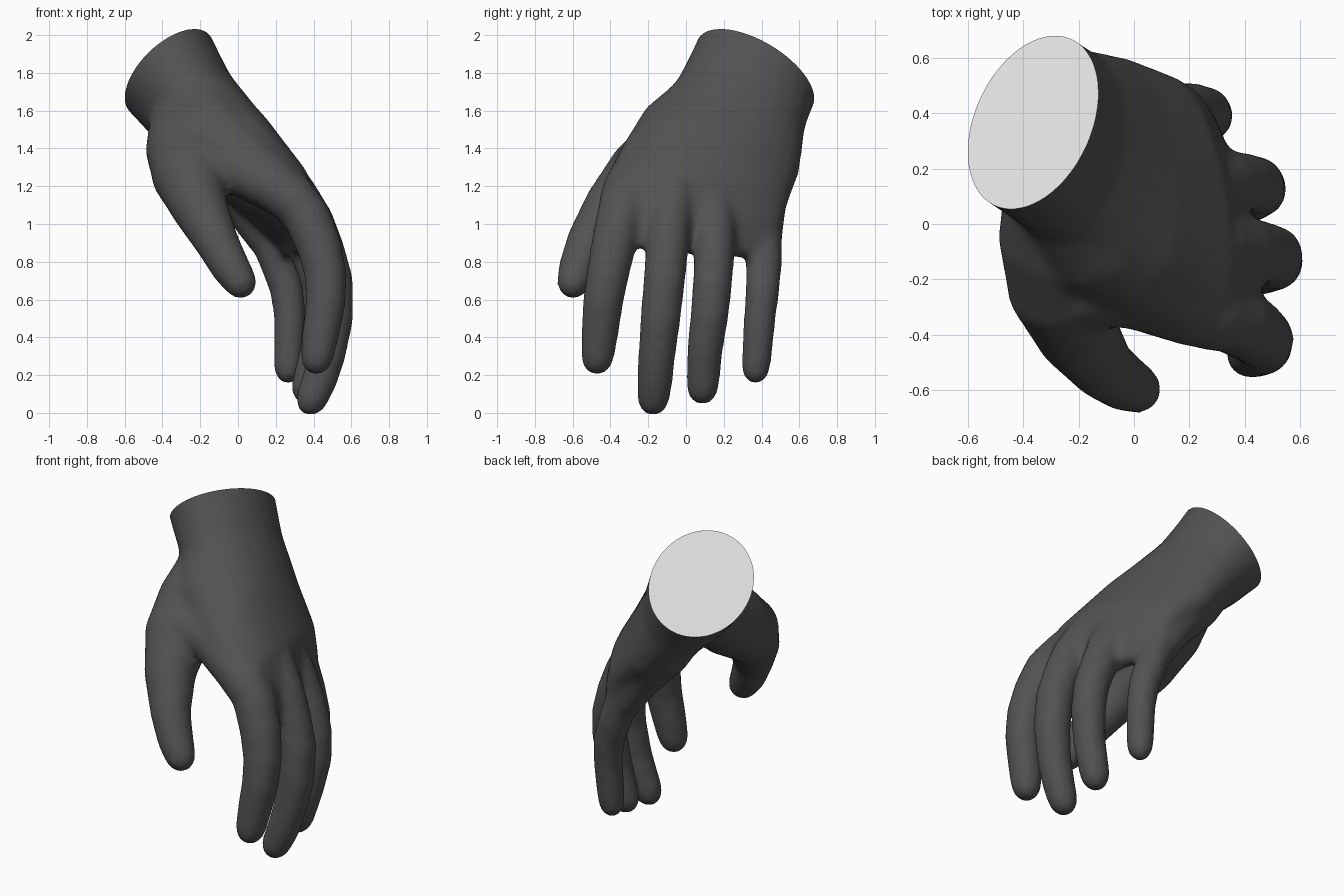
import bpy, bmesh, math
from mathutils import Vector

cube = bpy.data.objects.get("Cube")
if cube:
    bpy.data.objects.remove(cube, do_unlink=True)

SIDES = 24
MARGIN = 0.005  # extra radius, taken off again by the softening


def material(name, value):
    m = bpy.data.materials.new(name)
    m.use_nodes = True
    m.diffuse_color = (value, value, value, 1)
    bsdf = m.node_tree.nodes["Principled BSDF"]
    bsdf.inputs["Base Color"].default_value = (value, value, value, 1)
    bsdf.inputs["Roughness"].default_value = 0.8
    return m


def loft(bm, sections):
    """Closed loft through ellipses given as centre, half-width and half-depth vectors."""
    rings = []
    for c, a, b in sections:
        angles = [2 * math.pi * i / SIDES for i in range(SIDES)]
        rings.append([bm.verts.new(Vector(c) + Vector(a) * math.cos(t) + Vector(b) * math.sin(t))
                      for t in angles])
    for r, s in zip(rings, rings[1:]):
        for i in range(SIDES):
            j = (i + 1) % SIDES
            bm.faces.new((r[i], r[j], s[j], s[i]))
    bm.faces.new(rings[0][::-1])
    bm.faces.new(rings[-1])


def limb(bm, points):
    """Round tube through (x, y, z, radius) points with a rounded tip."""
    pts = [(Vector(p[:3]), p[3] + MARGIN) for p in points]
    sections = []
    for i, (c, r) in enumerate(pts):
        d = (pts[min(i + 1, len(pts) - 1)][0] - pts[max(i - 1, 0)][0]).normalized()
        a = d.cross(Vector((0, 1, 0))).normalized()
        b = d.cross(a)
        sections.append((c, a * r, b * r))
    for deg in (30, 55, 78):
        t = math.radians(deg)
        k = r * math.cos(t)
        sections.append((c + d * r * 1.2 * math.sin(t), a * k, b * k))
    loft(bm, sections)


bm = bmesh.new()

# Wrist, palm and knuckle line
loft(bm, [
    ((-.44, .42, 1.94), (-.08, -.315, .137), (.225, 0, .19)),
    ((-.365, .367, 1.8), (-.08, -.315, .137), (.225, 0, .19)),
    ((-.25, .29, 1.63), (-.03, -.34, .125), (.22, .03, .14)),
    ((-.02, .18, 1.39), (.04, -.42, .12), (.18, .03, .12)),
    ((.19, .08, 1.17), (.08, -.46, .06), (.15, .02, .1)),
    ((.29, .05, 1.02), (.1, -.45, .05), (.11, 0, .06)),
    ((.33, .05, .94), (.1, -.4, .04), (.08, 0, .04)),
    ((.35, .06, .85), (.1, -.36, .03), (.05, 0, .02)),
])

# Thumb with the fleshy base
limb(bm, [(-.27, .18, 1.58, .19), (-.27, -.05, 1.39, .215), (-.26, -.24, 1.25, .19),
          (-.2, -.4, 1.08, .145), (-.11, -.52, .9, .112), (-.04, -.57, .77, .1),
          (0, -.59, .71, .09)])

# Flesh between thumb base and back of the hand, and the web below it
limb(bm, [(-.25, .16, 1.65, .21), (-.13, -.05, 1.46, .22), (.04, -.18, 1.32, .18),
          (.2, -.28, 1.2, .14)])
limb(bm, [(-.2, -.22, 1.33, .15), (0, -.25, 1.29, .125), (.2, -.31, 1.19, .125),
          (.32, -.34, 1.1, .12)])

# Flesh along the little finger side of the palm
limb(bm, [(-.28, .38, 1.6, .17), (-.1, .39, 1.32, .17), (.05, .4, 1.1, .125),
          (.13, .41, .95, .1)])

# Index, middle, ring and little fingers
limb(bm, [(.26, -.3, 1.18, .12), (.37, -.35, 1.03, .122), (.43, -.385, .88, .115),
          (.465, -.415, .73, .108), (.465, -.44, .58, .102), (.44, -.455, .43, .095),
          (.42, -.468, .305, .085)])
limb(bm, [(.28, -.06, 1.18, .12), (.39, -.09, 1.01, .115), (.45, -.1, .87, .108),
          (.5, -.115, .7, .106), (.505, -.135, .5, .102), (.47, -.155, .3, .094),
          (.43, -.165, .17, .09), (.395, -.172, .085, .083)])
limb(bm, [(.24, .14, 1.14, .11), (.33, .15, .98, .108), (.39, .15, .84, .103),
          (.44, .14, .68, .1), (.45, .125, .52, .097), (.42, .1, .33, .09),
          (.37, .088, .145, .083)])
limb(bm, [(.08, .38, 1.12, .11), (.15, .405, .96, .1), (.21, .413, .8, .092),
          (.26, .405, .65, .086), (.275, .39, .5, .08), (.27, .38, .36, .077),
          (.265, .37, .245, .073)])

bmesh.ops.recalc_face_normals(bm, faces=bm.faces)
mesh = bpy.data.meshes.new("hand")
bm.to_mesh(mesh)
bm.free()
hand = bpy.data.objects.new("hand", mesh)
bpy.context.collection.objects.link(hand)

# Fuse the parts into one skin
remesh = hand.modifiers.new("fuse", 'REMESH')
remesh.mode = 'VOXEL'
remesh.voxel_size = 0.018
soften = hand.modifiers.new("soften", 'SMOOTH')
soften.factor = 0.5
soften.iterations = 18
graph = bpy.context.evaluated_depsgraph_get()
skin = bpy.data.meshes.new_from_object(hand.evaluated_get(graph))
hand.modifiers.clear()
skin.materials.clear()
skin.materials.append(material("dark grey skin", 0.085))
skin.materials.append(material("pale wrist face", 0.8))

# Slanted cut through the wrist, closed with a pale face
bm = bmesh.new()
bm.from_mesh(skin)
normal = Vector((-.85, .65, 1)).normalized()
cut = bmesh.ops.bisect_plane(bm, geom=bm.verts[:] + bm.edges[:] + bm.faces[:],
                             plane_co=(-.22, .2, 2.03), plane_no=normal, clear_outer=True)
for f in bm.faces:
    f.material_index = 0
rim = [e for e in cut["geom_cut"] if isinstance(e, bmesh.types.BMEdge)]
caps = bmesh.ops.holes_fill(bm, edges=rim, sides=0)["faces"]
for f in caps:
    f.normal_update()
    if f.normal.dot(normal) < 0:
        f.normal_flip()
    f.material_index = 1
bm.to_mesh(skin)
bm.free()
hand.data = skin

bpy.ops.object.select_all(action='DESELECT')
hand.select_set(True)
bpy.context.view_layer.objects.active = hand
bpy.ops.object.shade_smooth_by_angle(angle=math.radians(50))
